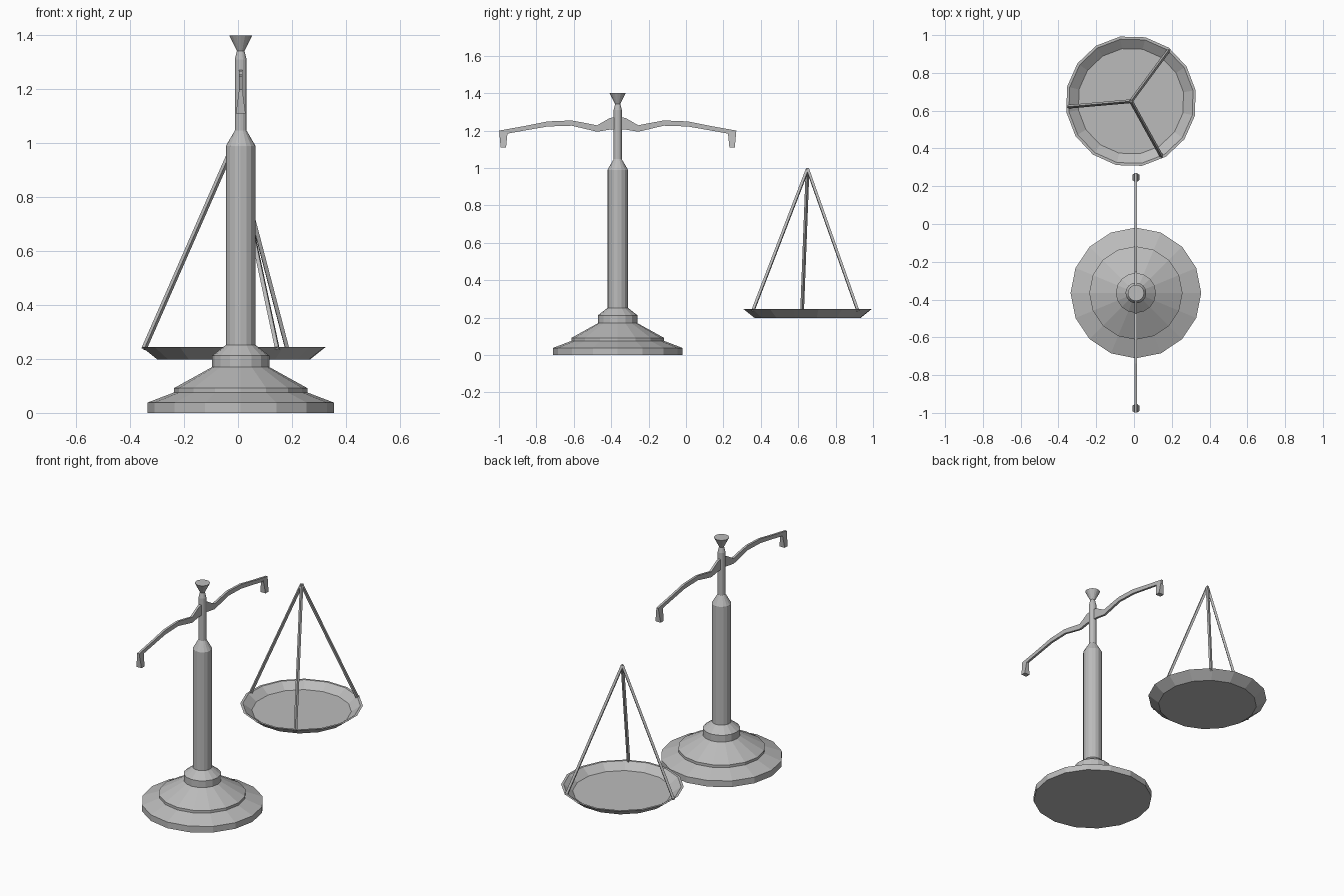
import bpy, bmesh, math
from mathutils import Vector, Matrix

if "Cube" in bpy.data.objects:
    bpy.data.objects.remove(bpy.data.objects["Cube"])

metal = bpy.data.materials.new("grey metal")
metal.diffuse_color = (0.5, 0.5, 0.5, 1)
metal.use_nodes = True
metal.node_tree.nodes["Principled BSDF"].inputs["Base Color"].default_value = metal.diffuse_color

STAND = Vector((0.01, -0.365, 0))
PAN = Vector((-0.016, 0.65, 0))


def finish(name, bm, location):
    bmesh.ops.recalc_face_normals(bm, faces=bm.faces)
    mesh = bpy.data.meshes.new(name)
    bm.to_mesh(mesh)
    bm.free()
    mesh.materials.append(metal)
    obj = bpy.data.objects.new(name, mesh)
    obj.location = location
    bpy.context.collection.objects.link(obj)
    return obj


def lathe(name, profile, location, sides=16, turn=0.0):
    """Revolve (radius, z) points and cap both ends."""
    bm = bmesh.new()
    rings = []
    for r, z in profile:
        rings.append([bm.verts.new((r * math.cos(turn + math.tau * i / sides),
                                    r * math.sin(turn + math.tau * i / sides), z))
                      for i in range(sides)])
    for a, b in zip(rings, rings[1:]):
        for i in range(sides):
            j = (i + 1) % sides
            bm.faces.new((a[i], a[j], b[j], b[i]))
    bm.faces.new(rings[0])
    bm.faces.new(rings[-1])
    return finish(name, bm, location)


def rod(name, start, end, radius, sides=4):
    bm = bmesh.new()
    d = end - start
    bmesh.ops.create_cone(bm, cap_ends=True, segments=sides, radius1=radius,
                          radius2=radius, depth=d.length)
    rot = d.to_track_quat('Z', 'Y').to_matrix().to_4x4()
    bmesh.ops.transform(bm, matrix=Matrix.Translation((start + end) / 2) @ rot,
                        verts=bm.verts)
    return finish(name, bm, (0, 0, 0))


# Stepped base, column and finial
lathe("base", [(0.346, 0), (0.346, 0.038), (0.247, 0.076), (0.247, 0.092),
               (0.106, 0.17), (0.106, 0.212), (0.055, 0.252)], STAND)
lathe("column", [(0.055, 0.25), (0.055, 0.99), (0.022, 1.047), (0.022, 1.31),
                 (0.014, 1.342), (0.043, 1.40)], STAND)

# Wavy beam: (distance from column, upper z, lower z), mirrored about the column
half = [(0.043, 1.267, 1.205), (0.11, 1.228, 1.194), (0.17, 1.24, 1.208),
        (0.246, 1.254, 1.226), (0.374, 1.249, 1.222), (0.50, 1.224, 1.2),
        (0.633, 1.2, 1.176)]
stations = [(-y, t, b) for y, t, b in reversed(half)] + [(0, 1.275, 1.206)] + half
bm = bmesh.new()
w = 0.007
sections = [[bm.verts.new(p) for p in ((-w, y, b), (w, y, b), (w, y, t), (-w, y, t))]
            for y, t, b in stations]
for a, b in zip(sections, sections[1:]):
    for i in range(4):
        j = (i + 1) % 4
        bm.faces.new((a[i], a[j], b[j], b[i]))
bm.faces.new(sections[0])
bm.faces.new(sections[-1])
finish("beam", bm, STAND)

# Flared hooks hanging from the beam ends
for side, label in ((-1, "front"), (1, "back")):
    bm = bmesh.new()
    loops = []
    for z, hx, y0, y1 in ((1.11, 0.018, 0.597, 0.626), (1.2, 0.006, 0.588, 0.634)):
        loops.append([bm.verts.new((x, side * y, z)) for x, y in
                      ((-hx, y0), (hx, y0), (hx, y1), (-hx, y1))])
    for i in range(4):
        j = (i + 1) % 4
        bm.faces.new((loops[0][i], loops[0][j], loops[1][j], loops[1][i]))
    bm.faces.new(loops[0])
    bm.faces.new(loops[1])
    finish(label + "_beam_hook", bm, STAND)

# Shallow dish, detached from the beam
lathe("pan", [(0.287, 0.198), (0.347, 0.245), (0.333, 0.245), (0.282, 0.207)],
      PAN, turn=math.radians(9.7))

# Three hanger rods meeting above the pan
apex = PAN + Vector((0, 0, 0.995))
for k, angle in enumerate((53.5, 185, 299)):
    a = math.radians(angle)
    foot = PAN + Vector((0.335 * math.cos(a), 0.335 * math.sin(a), 0.235))
    rod("hanger_rod_%d" % (k + 1), foot, apex, 0.010)
